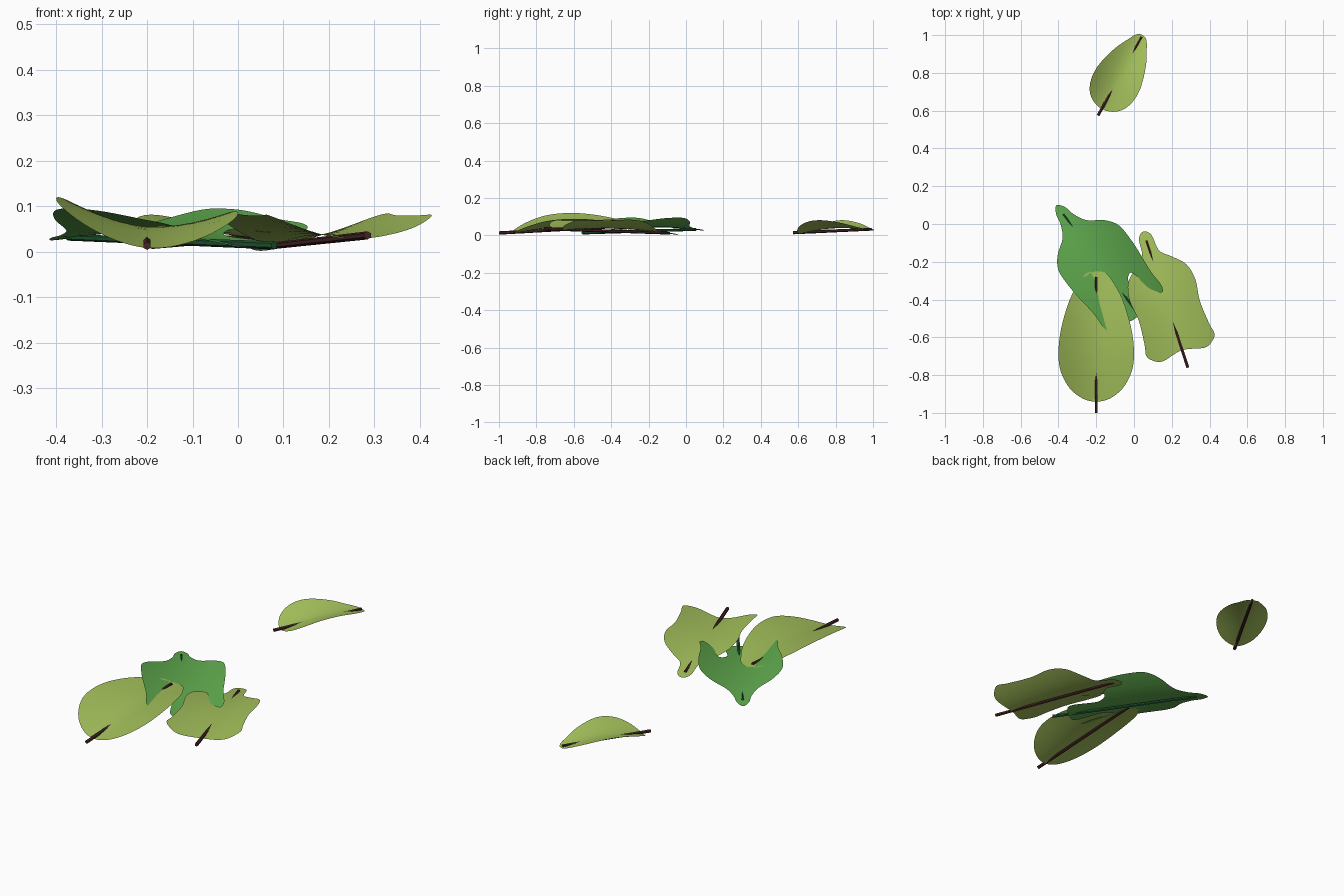
import bpy, bmesh, math
from mathutils import Vector

if "Cube" in bpy.data.objects:
    bpy.data.objects.remove(bpy.data.objects["Cube"], do_unlink=True)


def material(name, rgb):
    m = bpy.data.materials.new(name)
    m.use_nodes = True
    m.diffuse_color = (*rgb, 1)
    m.node_tree.nodes["Principled BSDF"].inputs["Base Color"].default_value = (*rgb, 1)
    return m


lime = material("lime leaf", (0.37, 0.53, 0.105))
green = material("green leaf", (0.115, 0.4, 0.075))
brown = material("brown stem", (0.065, 0.02, 0.02))
dark_green = material("dark green stem", (0.015, 0.09, 0.03))


def add_object(name, bm, mat, smooth):
    mesh = bpy.data.meshes.new(name)
    bm.to_mesh(mesh)
    bm.free()
    mesh.materials.append(mat)
    for p in mesh.polygons:
        p.use_smooth = smooth
    ob = bpy.data.objects.new(name, mesh)
    bpy.context.collection.objects.link(ob)


def rounded(points, steps=4):
    """Closed smooth curve through the points; the first one stays a tip."""
    n, out = len(points), []
    for i in range(n):
        a, b, c, d = (Vector(points[(i + k) % n]) for k in (-1, 0, 1, 2))
        for s in range(steps):
            t = s / steps
            out.append(b + 0.5 * t * (c - a + t * (2 * a - 5 * b + 4 * c - d
                                                  + t * (3 * (b - c) + d - a))))
    return out


def leaf(name, tip, end, half, z_tip, z_end, arch, cup, leaf_mat, stem_mat,
         start=0.03, roll=0.0, radius=0.009):
    # local axes: u runs from the tip down the midrib, v across the blade
    tip, end = Vector(tip), Vector(end)
    length = (end - tip).length
    d = (end - tip).normalized()
    side = Vector((-d.y, d.x))
    blade = max(p[0] for p in half)
    width = max(p[1] for p in half)
    inner = [p for p in half if p[1] > 0]
    outline = half + [(u, -v) for u, v in reversed(inner)]

    # blade: filled outline, sliced to a grid, then arched and cupped
    bm = bmesh.new()
    bm.faces.new([bm.verts.new((p.x, p.y, 0)) for p in rounded(outline)])
    bmesh.ops.triangulate(bm, faces=bm.faces[:])
    for axis, lo, hi, count in ((0, 0, blade, 18), (1, -width, width, 12)):
        normal = Vector((1 - axis, axis, 0))
        for i in range(1, count):
            bmesh.ops.bisect_plane(bm, geom=bm.verts[:] + bm.edges[:] + bm.faces[:],
                                   plane_co=normal * (lo + (hi - lo) * i / count),
                                   plane_no=normal)
    bmesh.ops.triangulate(bm, faces=bm.faces[:])
    for v in bm.verts:
        u, w = v.co.x, v.co.y
        t = min(max(u / blade, 0), 1)
        z = z_tip + (z_end - z_tip) * u / length - 0.008 + arch * math.sin(math.pi * t)
        z += cup * abs(w / width) ** 1.7 + roll * w
        xy = tip + d * u + side * w
        v.co = (xy.x, xy.y, max(z, 0.001))
    for f in bm.faces:
        f.normal_update()
        if f.normal.z < 0:
            f.normal_flip()
    add_object(name, bm, leaf_mat, True)

    # straight stem that pierces both ends of the arched blade
    a = tip + d * start
    a = Vector((a.x, a.y, z_tip + (z_end - z_tip) * start / length))
    b = Vector((end.x, end.y, z_end))
    bm = bmesh.new()
    bmesh.ops.create_cone(bm, cap_ends=True, segments=6, radius1=radius * 0.8,
                          radius2=radius, depth=(b - a).length)
    turn = (b - a).to_track_quat('Z', 'Y')
    for v in bm.verts:
        v.co = turn @ v.co + (a + b) / 2
    add_object(name + "_stem", bm, stem_mat, False)


# half outlines, tip to base
oval = [(0, 0), (.01, .05), (.05, .085), (.15, .14), (.3, .185), (.43, .2),
        (.53, .188), (.62, .14), (.675, .07), (.69, 0)]
teardrop = [(0, 0), (.012, .03), (.063, .06), (.14, .097), (.26, .128), (.355, .12),
            (.42, .077), (.447, 0)]
wavy = [(0, 0), (.03, .035), (.12, .047), (.17, .1), (.235, .162), (.326, .183),
        (.44, .17), (.57, .18), (.63, .19), (.665, .165), (.685, .115), (.66, 0)]
lobed = [(0, 0), (.036, .03), (.094, .044), (.16, .08), (.216, .155), (.285, .2),
         (.386, .205), (.464, .2), (.58, .188), (.67, .19), (.705, .17), (.666, .138),
         (.612, .116), (.562, .116), (.52, .096), (.565, .058), (.69, .075),
         (.725, .06), (.73, 0)]

leaf("oval_leaf", (-.2, -.25), (-.2, -1), oval, .053, .013, .026, .055,
     lime, brown, roll=-.08)
leaf("teardrop_leaf", (.045, 1), (-.19, .575), teardrop, .033, .015, .022, .045,
     lime, brown, start=.01)
leaf("wavy_leaf", (.05, -.04), (.285, -.76), wavy, .01, .036, .022, .052,
     lime, brown, start=.05)
leaf("lobed_leaf", (-.41, .1), (.08, -.553), lobed, .033, .014, .026, .052,
     green, dark_green, start=.06)
